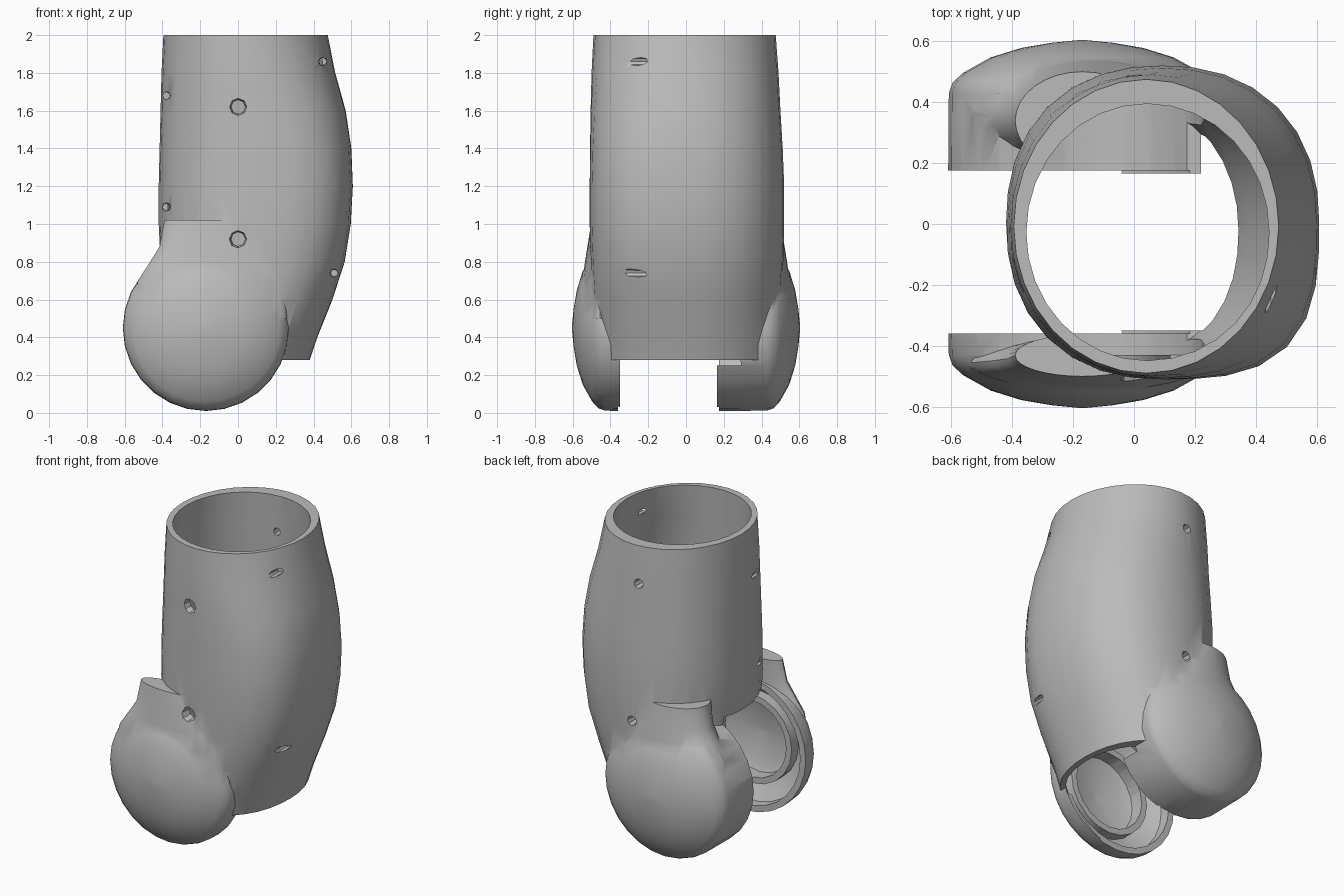
import bpy, bmesh, math

cube = bpy.data.objects.get("Cube")
if cube:
    bpy.data.objects.remove(cube, do_unlink=True)

grey = bpy.data.materials.new("plain_grey")
grey.use_nodes = True
colour = (0.5, 0.5, 0.5, 1)
grey.diffuse_color = colour
grey.node_tree.nodes["Principled BSDF"].inputs["Base Color"].default_value = colour

HINGE_X, HINGE_Z = -0.17, 0.45


def skin(name, rings):
    """Join equal rings of points into a closed solid facing outwards."""
    bm = bmesh.new()
    loops = [[bm.verts.new(p) for p in ring] for ring in rings]
    n = len(loops[0])
    for a, b in zip(loops, loops[1:]):
        for i in range(n):
            j = (i + 1) % n
            bm.faces.new((a[i], a[j], b[j], b[i]))
    bm.faces.new(loops[0][::-1])
    bm.faces.new(loops[-1])
    bmesh.ops.triangulate(bm, faces=bm.faces[:])
    if bm.calc_volume(signed=True) < 0:
        bmesh.ops.reverse_faces(bm, faces=bm.faces[:])
    bm.normal_update()
    mesh = bpy.data.meshes.new(name)
    bm.to_mesh(mesh)
    bm.free()
    mesh.materials.append(grey)
    obj = bpy.data.objects.new(name, mesh)
    bpy.context.collection.objects.link(obj)
    return obj


def oval(z, x0, x1, y0, y1, square=2.0, n=32):
    """Level oval, squarer in its front outer quarter."""
    cx, cy, rx, ry = (x0 + x1) / 2, (y0 + y1) / 2, (x1 - x0) / 2, (y1 - y0) / 2
    ring = []
    for i in range(n):
        c, s = math.cos(math.tau * i / n), math.sin(math.tau * i / n)
        power = square if c > 0 and s < 0 else 2 + (square - 2) * 0.25
        grow = (abs(c) ** power + abs(s) ** power) ** (-1 / power)
        ring.append((cx + rx * c * grow, cy + ry * s * grow, z))
    return ring


def lathe(name, profile, x=HINGE_X, z=HINGE_Z, n=28):
    """Turn (radius, y) pairs about an axis along y."""
    turn = [math.tau * i / n for i in range(n)]
    return skin(name, [[(x + r * math.cos(t), y, z + r * math.sin(t)) for t in turn]
                       for r, y in profile])


def measure(mesh):
    """Volume of a mesh, and whether it is closed."""
    bm = bmesh.new()
    bm.from_mesh(mesh)
    result = bm.calc_volume(signed=True), all(e.is_manifold for e in bm.edges)
    bm.free()
    return result


def combine(target, tool, operation):
    """Boolean that keeps the first sound result of the two solvers."""
    before = measure(target.data)[0]
    best = None
    for solver in ("MANIFOLD", "EXACT"):
        mod = target.modifiers.new("cut", "BOOLEAN")
        mod.operation, mod.solver, mod.object = operation, solver, tool
        graph = bpy.context.evaluated_depsgraph_get()
        graph.update()
        mesh = bpy.data.meshes.new_from_object(target.evaluated_get(graph))
        target.modifiers.remove(mod)
        volume, closed = measure(mesh)
        if operation == "UNION":
            sound = volume > before * 1.00001
        else:
            sound = before * 0.04 < volume < before * 0.99999
        if sound and (closed or best is None):
            best = mesh
            if closed:
                break
    if best:
        target.data = best
    bpy.data.objects.remove(tool, do_unlink=True)


# Bowed sleeve: z, x min, x max, y min, y max, squareness
sections = [
    (0.28, -0.34, 0.38, -0.47, 0.47, 2.2), (0.40, -0.37, 0.42, -0.485, 0.485, 2.3),
    (0.60, -0.40, 0.50, -0.50, 0.50, 2.6), (0.80, -0.41, 0.565, -0.505, 0.515, 2.9),
    (1.00, -0.42, 0.597, -0.51, 0.52, 3), (1.20, -0.42, 0.608, -0.51, 0.52, 3),
    (1.40, -0.415, 0.60, -0.508, 0.512, 2.8), (1.60, -0.41, 0.57, -0.505, 0.50, 2.5),
    (1.80, -0.405, 0.515, -0.50, 0.49, 2.2), (2.00, -0.395, 0.475, -0.49, 0.475, 2)]
shell = skin("elbow_sleeve", [oval(*s) for s in sections])

# Domed hinge cheeks on the front and back, with shoulders easing into the sleeve
for side, lip in ((-1, 0.35), (1, 0.165)):
    dome = [(0.44, lip), (0.438, 0.43), (0.425, 0.465), (0.39, 0.497),
            (0.30, 0.547), (0.20, 0.578), (0.10, 0.595), (0.01, 0.604)]
    combine(shell, lathe("cheek", [(r, side * y) for r, y in dome]), "UNION")
    shoulder = [(0.50, -0.57, 0.26, 0.545), (0.70, -0.53, 0.24, 0.547), (0.80, -0.465, 0.20, 0.535),
                (0.88, -0.415, 0.15, 0.522), (1.02, -0.39, 0.05, 0.50)]
    rings = [oval(z, a, b, *sorted((side * (lip + 0.013), side * y))) for z, a, b, y in shoulder]
    combine(shell, skin("shoulder", rings), "UNION")

# Hollow inside of the sleeve, left open at the top
wall = 0.045
hollow = [(z, a + wall, b - wall, c + wall, d - wall * 1.9, e) for z, a, b, c, d, e in sections]
hollow[0] = (0.25,) + hollow[0][1:]
hollow[-1] = (2.1,) + hollow[-1][1:]
combine(shell, skin("sleeve_hollow", [oval(*s) for s in hollow]), "DIFFERENCE")

# Hollow inside of each cheek
for side, lip in ((-1, 0.32), (1, 0.14)):
    bowl = [(0.40, lip), (0.40, 0.43), (0.35, 0.465),
            (0.27, 0.51), (0.18, 0.54), (0.01, 0.56)]
    combine(shell, lathe("cheek_hollow", [(r, side * y) for r, y in bowl], n=26), "DIFFERENCE")

# Round clearance between the cheeks
combine(shell, lathe("hinge_gap", [(0.46, -0.36), (0.46, 0.175)], x=-0.23, n=40), "DIFFERENCE")

# Tapered screw holes: x, z, start y, end y, radius
holes = [(0, 1.62, -0.52, -0.42, 0.05), (0, 0.92, -0.53, -0.42, 0.05),
         (0, 1.76, 0.53, 0.36, 0.035), (0.03, 0.87, 0.56, 0.36, 0.035),
         (-0.38, 1.68, -0.6, -0.1, 0.032), (-0.38, 1.09, -0.6, -0.1, 0.032),
         (0.45, 1.86, -0.6, -0.15, 0.032), (0.51, 0.74, -0.6, -0.2, 0.032)]
for x, z, y0, y1, r in holes:
    combine(shell, lathe("screw_hole", [(r, y0), (r * 0.6, y1)], x, z, 8), "DIFFERENCE")


def ring(name, side):
    """Open collar standing inside a cheek."""
    collar = lathe(name, [(0.29, side * 0.43), (0.29, side * 0.53)], n=20)
    combine(collar, lathe("bore", [(0.25, side * 0.40), (0.25, side * 0.56)], n=20), "DIFFERENCE")
    return collar


parts = [shell, ring("front_pivot_collar", -1), ring("back_pivot_collar", 1)]

# Smooth shading with crisp edges
for part in parts:
    bpy.ops.object.select_all(action="DESELECT")
    part.select_set(True)
    bpy.context.view_layer.objects.active = part
    bpy.ops.object.shade_smooth_by_angle(angle=math.radians(35))
